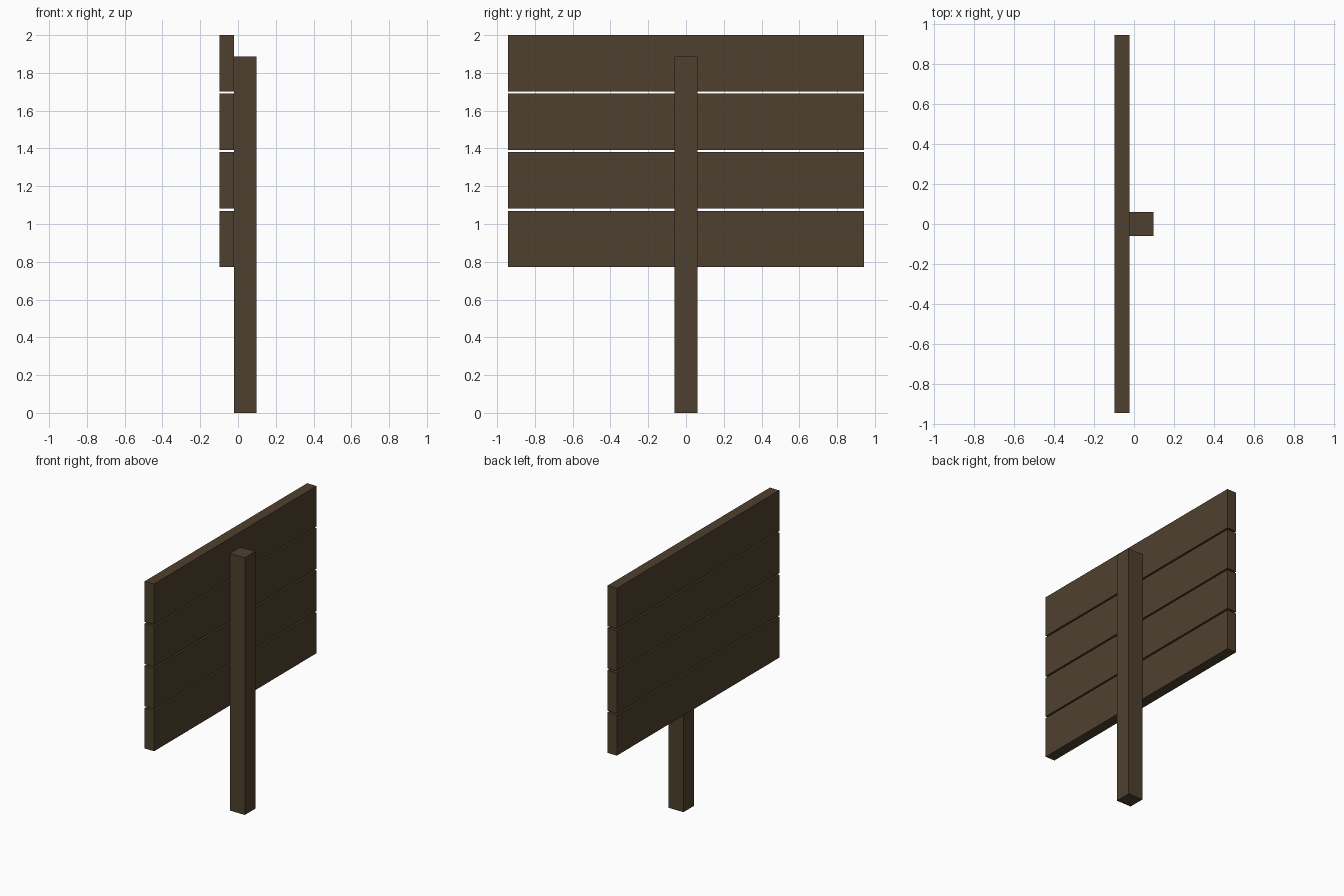
import bpy

if "Cube" in bpy.data.objects:
    bpy.data.objects.remove(bpy.data.objects["Cube"])

# One dark brown timber colour
wood = bpy.data.materials.new("dark brown wood")
wood.diffuse_color = (0.076, 0.051, 0.027, 1.0)
wood.use_nodes = True
wood.node_tree.nodes["Principled BSDF"].inputs["Base Color"].default_value = wood.diffuse_color


def box(name, lo, hi):
    """Box between two opposite corners."""
    centre = [(a + b) / 2 for a, b in zip(lo, hi)]
    bpy.ops.mesh.primitive_cube_add(size=1, location=centre)
    obj = bpy.context.object
    obj.name = name
    obj.scale = [b - a for a, b in zip(lo, hi)]
    bpy.ops.object.transform_apply(location=False, rotation=False, scale=True)
    obj.data.materials.append(wood)
    return obj


# Square upright post, standing just behind the boards
box("post", (-0.022, -0.061, 0.0), (0.098, 0.061, 1.888))

# Four wide boards with narrow gaps between them
BOARD_HEIGHT, PITCH, TOP = 0.298, 0.31, 2.0
for i in range(4):
    top = TOP - i * PITCH
    box(f"board_{i + 1}", (-0.098, -0.942, top - BOARD_HEIGHT), (-0.022, 0.942, top))
